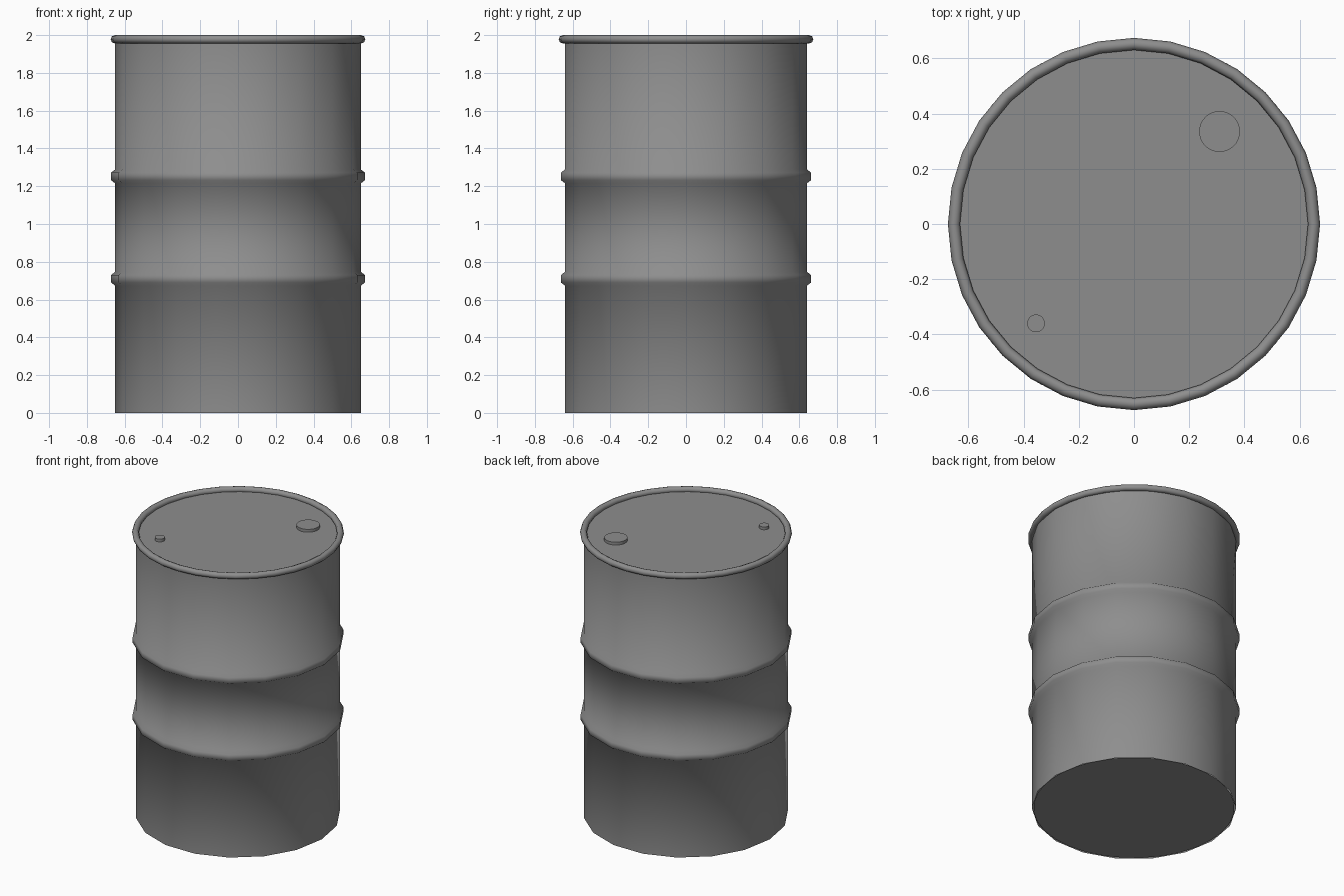
import bpy
import bmesh
from math import cos, sin, pi

cube = bpy.data.objects.get("Cube")
if cube:
    bpy.data.objects.remove(cube)

# Single painted steel colour
steel = bpy.data.materials.new("grey steel")
steel.use_nodes = True
GREY = (0.27, 0.27, 0.27, 1)
steel.diffuse_color = GREY
steel.node_tree.nodes["Principled BSDF"].inputs["Base Color"].default_value = GREY


def lathe(name, profile, sides, centre=(0, 0), closed=False):
    """Revolve (radius, height) points; a zero radius makes a pole."""
    bm = bmesh.new()
    rings = []
    for r, z in profile:
        count = sides if r > 0 else 1
        rings.append([bm.verts.new((r * cos(2 * pi * i / sides),
                                    r * sin(2 * pi * i / sides), z))
                      for i in range(count)])
    pairs = list(zip(rings, rings[1:]))
    if closed:
        pairs.append((rings[-1], rings[0]))
    for a, b in pairs:
        for i in range(sides):
            j = (i + 1) % sides
            corners = [a[i % len(a)], a[j % len(a)], b[j % len(b)], b[i % len(b)]]
            bm.faces.new(list(dict.fromkeys(corners)))
    mesh = bpy.data.meshes.new(name)
    bm.to_mesh(mesh)
    bm.free()
    mesh.materials.append(steel)
    obj = bpy.data.objects.new(name, mesh)
    obj.location = (*centre, 0)
    bpy.context.collection.objects.link(obj)
    return obj


def smooth(obj, angle):
    bpy.ops.object.select_all(action='DESELECT')
    obj.select_set(True)
    bpy.context.view_layer.objects.active = obj
    bpy.ops.object.shade_smooth_by_angle(angle=angle)


# Drum wall with two rolling hoops, softly shaded throughout
R, HOOP = 0.65, 0.672
wall = [(R, 0)]
for z in (0.71, 1.252):
    wall += [(R, z - 0.037), (HOOP, z - 0.02), (HOOP, z + 0.02), (R, z + 0.037)]
wall.append((R, 1.98))
smooth(lathe("drum_wall", wall, 18), pi)

# Rolled rim around the top
rim = [(0.652 + 0.022 * cos(2 * pi * k / 8), 1.978 + 0.022 * sin(2 * pi * k / 8))
       for k in range(8)]
smooth(lathe("top_rim", rim, 32, closed=True), pi)

# Recessed lid and base plate
lathe("lid", [(0.64, 1.97), (0, 1.97)], 32)
lathe("base_plate", [(0, 0.004), (0.64, 0.004)], 32)

# Two bungs on the lid
for name, r, centre in (("large_bung", 0.074, (0.31, 0.335)),
                        ("small_bung", 0.032, (-0.355, -0.36))):
    bung = lathe(name, [(r, 1.965), (r, 1.99), (0, 1.99)], 32, centre)
    smooth(bung, pi / 6)
